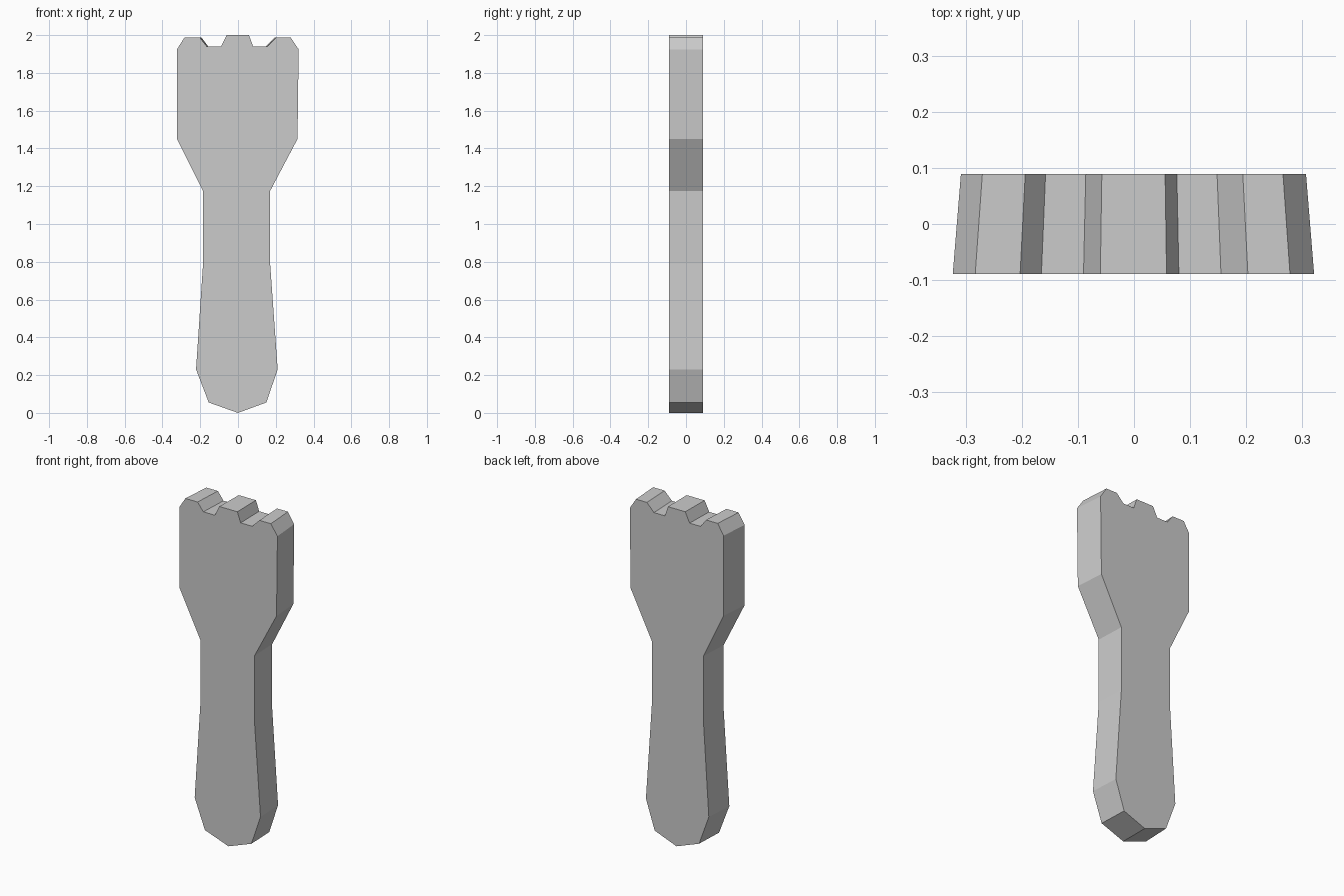
import bpy, bmesh

if "Cube" in bpy.data.objects:
    bpy.data.objects.remove(bpy.data.objects["Cube"])

# Front outline of the fork (x, z), counter-clockwise from the bottom tip
PROFILE = [
    (0, 0.002), (0.15, 0.055), (0.21, 0.23), (0.17, 0.79), (0.17, 1.175),
    (0.315, 1.45), (0.321, 1.925), (0.278, 1.988), (0.203, 1.988), (0.155, 1.94),
    (0.08, 1.94), (0.058, 2.0), (-0.06, 2.0), (-0.09, 1.94), (-0.165, 1.94),
    (-0.203, 1.988), (-0.283, 1.988), (-0.323, 1.925), (-0.323, 1.45),
    (-0.185, 1.175), (-0.185, 0.79), (-0.222, 0.23), (-0.155, 0.055),
]
HALF_DEPTH = 0.089
BACK_SCALE = 0.955  # the back is slightly narrower than the front


def tapered_slab(name, outline):
    bm = bmesh.new()
    front = [bm.verts.new((x, -HALF_DEPTH, z)) for x, z in outline]
    back = [bm.verts.new((x * BACK_SCALE, HALF_DEPTH, z)) for x, z in outline]
    bm.faces.new(front)
    bm.faces.new(back[::-1])
    n = len(outline)
    for i in range(n):
        j = (i + 1) % n
        bm.faces.new((front[j], front[i], back[i], back[j]))
    bmesh.ops.recalc_face_normals(bm, faces=bm.faces)
    # rest exactly on the ground
    low = min(v.co.z for v in bm.verts)
    for v in bm.verts:
        if v.co.z < 0.01:
            v.co.z -= low
    mesh = bpy.data.meshes.new(name)
    bm.to_mesh(mesh)
    bm.free()
    obj = bpy.data.objects.new(name, mesh)
    bpy.context.collection.objects.link(obj)
    return obj


# Handle, neck and pronged head in one solid
tapered_slab("fork", PROFILE)
